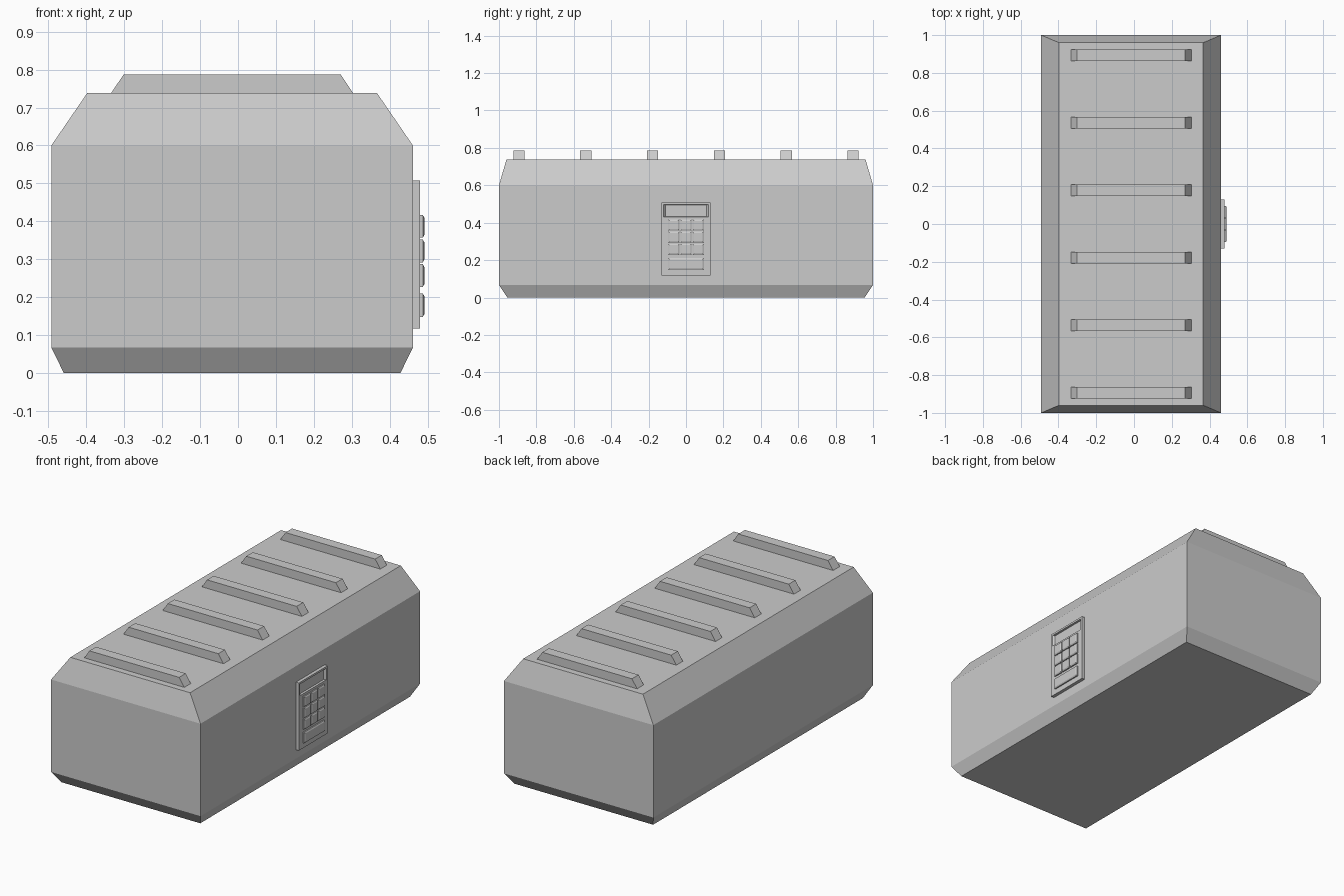
import bpy, bmesh
from mathutils import Vector

if "Cube" in bpy.data.objects:
    bpy.data.objects.remove(bpy.data.objects["Cube"])

CX = -0.0155   # body centre line
WALL = 0.461   # right-hand wall carrying the keypad


def loft(name, sections, axis='Z'):
    """Closed solid from rectangles (pos, u centre, v centre, half u, half v).
    axis Z: u=x, v=y.  axis X: u=y, v=z."""
    bm = bmesh.new()
    rings = []
    for p, u, v, hu, hv in sections:
        ring = []
        for su, sv in ((-1, -1), (1, -1), (1, 1), (-1, 1)):
            a, b = u + su * hu, v + sv * hv
            ring.append(bm.verts.new((a, b, p) if axis == 'Z' else (p, a, b)))
        rings.append(ring)
    for lo, hi in zip(rings, rings[1:]):
        for i in range(4):
            j = (i + 1) % 4
            bm.faces.new((lo[i], lo[j], hi[j], hi[i]))
    bm.faces.new(rings[0][::-1])
    bm.faces.new(rings[-1])
    bmesh.ops.recalc_face_normals(bm, faces=bm.faces)
    mesh = bpy.data.meshes.new(name)
    bm.to_mesh(mesh)
    bm.free()
    ob = bpy.data.objects.new(name, mesh)
    bpy.context.collection.objects.link(ob)
    return ob


# Crate body with chamfered base and sloped lid edges
loft("crate_body", [
    (0.0, CX, 0, 0.4435, 0.955),
    (0.067, CX, 0, 0.4765, 1.0),
    (0.60, CX, 0, 0.4765, 1.0),
    (0.738, CX, 0, 0.382, 0.96)])

# Six ribs across the lid
for i in range(6):
    y = -0.893 + i * 0.3572
    loft(f"lid_rib_{i + 1}", [
        (0.735, CX, y, 0.321, 0.03),
        (0.787, CX, y, 0.286, 0.03)])

# Keypad plate with a recessed display window
plate = loft("keypad_plate", [
    (WALL - 0.005, 0, 0.313, 0.131, 0.195),
    (0.48, 0, 0.313, 0.131, 0.195)], 'X')
cutter = loft("display_cutter", [
    (0.469, 0, 0.464, 0.110, 0.031),
    (0.480, 0, 0.464, 0.119, 0.033),
    (0.490, 0, 0.464, 0.119, 0.033)], 'X')
mod = plate.modifiers.new("display", 'BOOLEAN')
mod.object = cutter
mod.operation = 'DIFFERENCE'
mod.solver = 'EXACT'
bpy.context.view_layer.objects.active = plate
bpy.ops.object.modifier_apply(modifier=mod.name)
bpy.data.objects.remove(cutter)


# Bevelled keys: a 3 x 3 block and one wide key below
def key(name, y, z, hy, hz):
    loft(name, [
        (0.478, y, z, hy, hz),
        (0.487, y, z, hy, hz),
        (0.491, y, z, hy - 0.007, hz - 0.007)], 'X')


for row in range(3):
    for col in range(3):
        key(f"key_{row + 1}_{col + 1}", -0.065 + col * 0.065,
            0.387 - row * 0.065, 0.030, 0.030)
key("wide_key", 0, 0.179, 0.095, 0.031)
